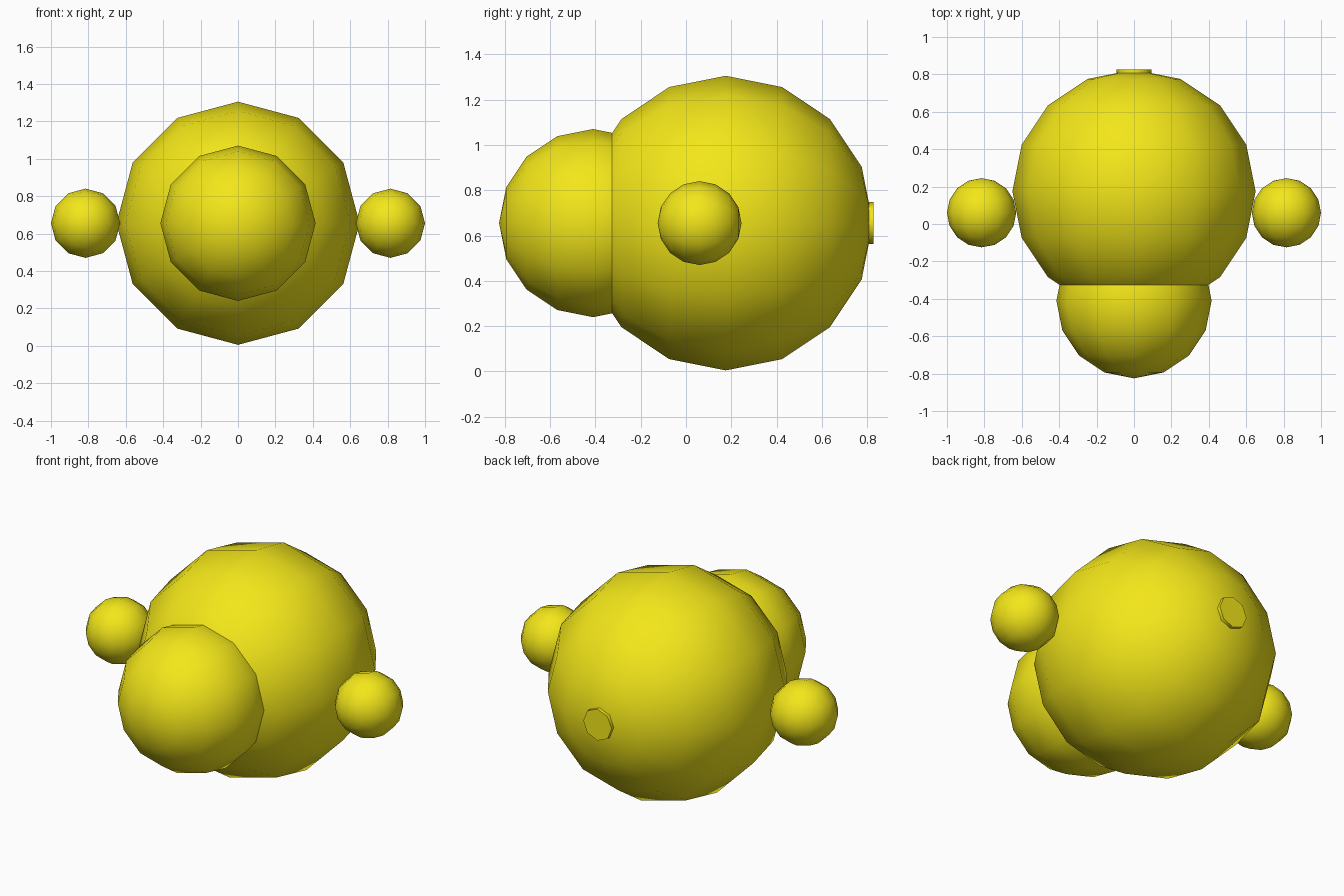
import bpy
from math import radians

if "Cube" in bpy.data.objects:
    bpy.data.objects.remove(bpy.data.objects["Cube"])

yellow = bpy.data.materials.new("yellow")
yellow.diffuse_color = (0.9, 0.8, 0.01, 1)
yellow.use_nodes = True
yellow.node_tree.nodes["Principled BSDF"].inputs["Base Color"].default_value = yellow.diffuse_color

MID_Z = 0.655
FACE_Y = (radians(90), 0, 0)  # points the primitive's axis along y


def finish(name):
    obj = bpy.context.object
    obj.name = name
    obj.data.materials.append(yellow)
    return obj


def ball(name, x, y, radius):
    bpy.ops.mesh.primitive_uv_sphere_add(
        segments=12, ring_count=8, radius=radius,
        location=(x, y, MID_Z), rotation=FACE_Y)
    bpy.ops.object.shade_smooth()
    return finish(name)


# Large body with a smaller ball merging into its front
ball("body", 0, 0.175, 0.65)
ball("front_ball", 0, -0.41, 0.415)

# Side balls, one per side
for side, sign in (("left", -1), ("right", 1)):
    ball(f"{side}_side_ball", sign * 0.815, 0.06, 0.185)

# Short eight-sided plug at the back
bpy.ops.mesh.primitive_cylinder_add(
    vertices=8, radius=0.093, depth=0.1,
    location=(0, 0.777, MID_Z), rotation=FACE_Y)
bpy.ops.object.shade_smooth_by_angle(angle=radians(50))
finish("back_plug")
